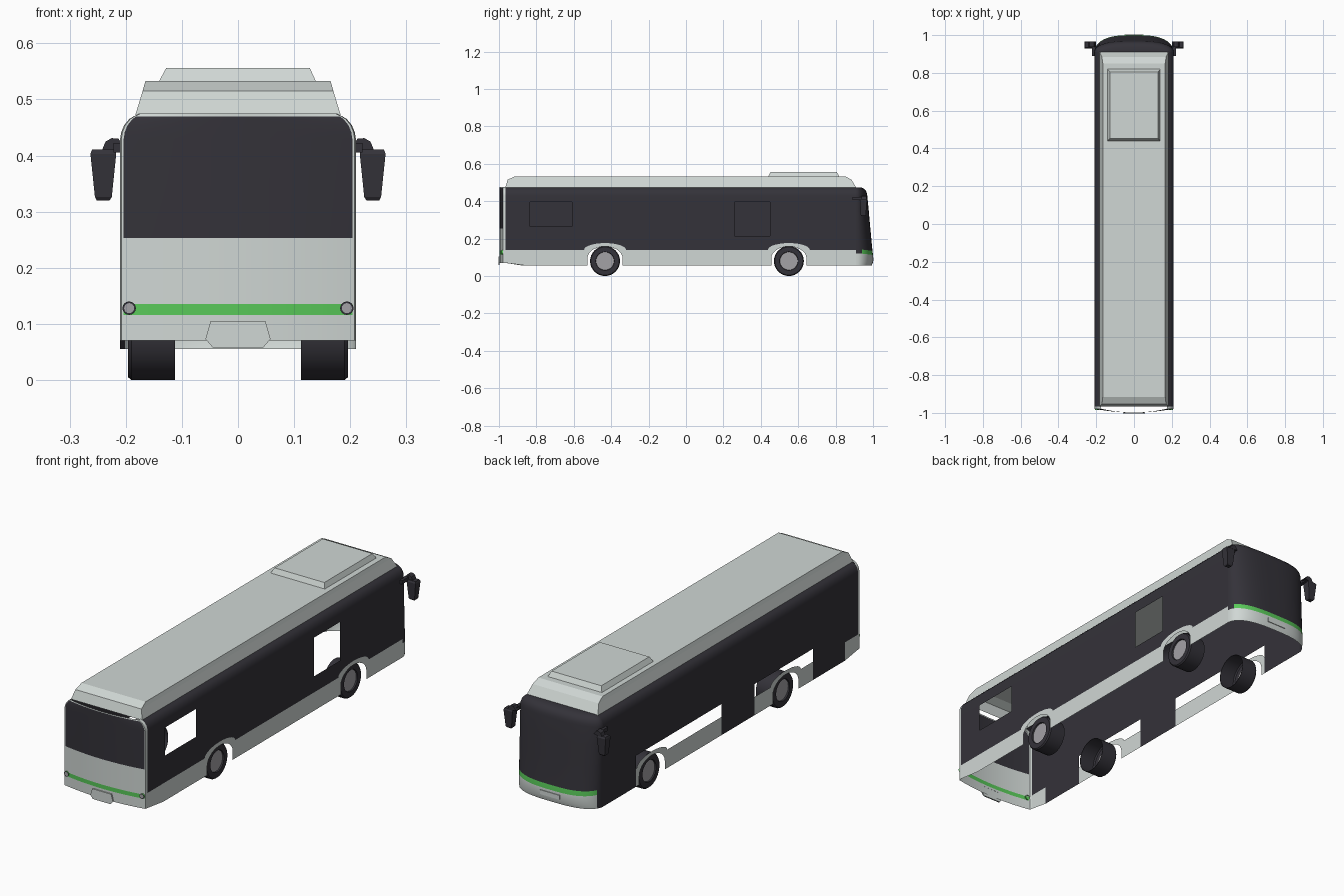
import bpy, bmesh, math
from mathutils import Vector

if "Cube" in bpy.data.objects:
    bpy.data.objects.remove(bpy.data.objects["Cube"])

def material(name, rgb):
    m = bpy.data.materials.new(name)
    m.diffuse_color = (*rgb, 1)
    m.use_nodes = True
    m.node_tree.nodes["Principled BSDF"].inputs["Base Color"].default_value = m.diffuse_color
    return m

MATS = [material("light_grey_paint", (0.63, 0.68, 0.66)),
        material("dark_glass", (0.034, 0.032, 0.041)),
        material("green_stripe", (0.10, 0.58, 0.10)),
        material("hub_grey", (0.37, 0.36, 0.38))]
LIGHT, DARK, GREEN, HUB = range(4)

class Part:
    """Collects coloured faces and turns them into one object."""
    def __init__(self, name):
        self.name, self.bm = name, bmesh.new()

    def poly(self, pts, mat):
        f = self.bm.faces.new([self.bm.verts.new(p) for p in pts])
        f.material_index = mat
        return f

    def loft(self, rows, rule, closed=False):
        for i in range(len(rows) - 1):
            a, b = rows[i], rows[i + 1]
            for j in range(len(a) - (0 if closed else 1)):
                k = (j + 1) % len(a)
                f = self.poly([a[j], a[k], b[k], b[j]], LIGHT)
                f.material_index = rule(i, j, f.calc_center_median())

    def finish(self, shell=False, smooth=None):
        bm = self.bm
        bmesh.ops.remove_doubles(bm, verts=bm.verts, dist=1e-5)
        bmesh.ops.dissolve_degenerate(bm, edges=bm.edges, dist=1e-6)
        bm.normal_update()
        if shell:  # body panels point away from the middle of the bus
            for f in bm.faces:
                c = f.calc_center_median()
                if f.normal.dot(c - Vector((0, max(-.8, min(.8, c.y)), .27))) < 0:
                    f.normal_flip()
        else:
            bmesh.ops.recalc_face_normals(bm, faces=bm.faces)
        me = bpy.data.meshes.new(self.name)
        bm.to_mesh(me)
        bm.free()
        for m in MATS:
            me.materials.append(m)
        if smooth:
            me.shade_smooth()
            me.set_sharp_from_angle(angle=math.radians(smooth))
        ob = bpy.data.objects.new(self.name, me)
        bpy.context.collection.objects.link(ob)
        return ob

W, REAR, FRONT, BOT, BAND, HOLE = .21, -.965, .91, .055, .14, .2
AXLES = (-.433, .55)
SHOULDER = [(.21, .43), (.208, .442), (.203, .454), (.194, .465), (.175, .474)]

def arch(c, r, z, h):
    return [(c - r * math.cos(math.pi * k / 14), z + h * math.sin(math.pi * k / 14)) for k in range(15)]

def wheel_gap(c):
    return [(c - .094, BOT)] + arch(c, .094, .095, .063) + [(c + .094, BOT)]

def lip(c):
    return arch(c, .112, BAND, .036)

def side_poly(part, s, outline, mat):
    part.poly([(s * W, y, z) for y, z in outline], mat)

def skirt(part, s, y0, y1):
    """Light lower panel with wheel arches."""
    axles = [c for c in AXLES if y0 < c < y1]
    low = [(y0, .07), (-.85, BOT)] if y0 < -.9 else [(y0, BOT)]
    if y1 > -.85:
        low += [p for c in axles for p in wheel_gap(c)] + [(y1, BOT)]
    else:
        low = [(y0, .07), (y1, BOT)]
    top = [(y1, BAND)] + [p for c in axles[::-1] for p in lip(c)[::-1]
                          if y0 < p[0] < y1] + [(y0, BAND)]
    side_poly(part, s, low + top, LIGHT)

# Side walls: glass band, window openings, shoulder curve
YS = [REAR, -.835, -.61, .26, .45, FRONT]
ZS = [HOLE, .215, .265, .395, .43]
for s, name in ((1, "right_side"), (-1, "left_side")):
    wall = Part(name + "_wall")
    for j in range(5):
        for i in range(4):
            window = s > 0 and ((j == 1 and i == 2) or (j == 3 and i in (1, 2)))
            if not window:
                y0, y1, z0, z1 = YS[j], YS[j + 1], ZS[i], ZS[i + 1]
                side_poly(wall, s, [(y0, z0), (y1, z0), (y1, z1), (y0, z1)], DARK)
    wall.loft([[(s * x, y, z) for y in YS] for x, z in SHOULDER], lambda i, j, c: DARK)
    lower = Part(name + "_lower_panels")
    if s > 0:
        edge = [(REAR, BAND)] + [p for c in AXLES for p in lip(c)] + [(FRONT, BAND)]
        side_poly(lower, s, edge + [(FRONT, HOLE), (REAR, HOLE)], DARK)
        skirt(lower, s, REAR, FRONT)
    else:
        for y0, y1 in ((-.87, -.635), (-.205, .04), (.666, FRONT)):  # doors
            side_poly(lower, s, [(y0, BOT), (y1, BOT), (y1, HOLE), (y0, HOLE)], DARK)
        side_poly(lower, s, [(REAR, BAND), (-.87, BAND), (-.87, HOLE), (REAR, HOLE)], DARK)
        for y0, y1 in ((REAR, -.87), (-.635, -.205), (.04, .666)):
            skirt(lower, s, y0, y1)
    wall.finish(shell=True, smooth=35)
    lower.finish(shell=True)

# Rounded nose with windscreen, green stripe and bumper
TS = [math.sin(math.pi / 2 * (k / 16 - 1)) for k in range(33)]
NOSE = [(BOT, .21, .993), (.075, .21, 1.0), (.112, .21, 1.0), (.134, .21, .997), (.25, .21, .986),
        (.35, .21, .977), (.43, .21, .969), (.442, .208, .967), (.454, .203, .963),
        (.465, .194, .954), (.474, .175, .938)]
rows = []
for i, (z, w, yf) in enumerate(NOSE):
    lift = .008 if i in (2, 3) else 0
    rows.append([(w * t, FRONT + (yf - FRONT) * math.sqrt(max(0, 1 - abs(t) ** 3)),
                  z + lift * abs(t) ** 3) for t in TS])
rows.append([(x, FRONT, z) for x, y, z in rows[-1]])

def nose_rule(i, j, c):
    if i > 2 or (c.x < 0 and c.y < .945):
        return DARK
    if i == 2:
        return GREEN if c.y > .94 else DARK
    return LIGHT

nose = Part("front_nose")
nose.loft(rows, nose_rule)
nose.finish(shell=True, smooth=35)

# Bowed rear panel with light frame, window and green stripe
TR = [-1, -.99, -.97] + [k / 8 * .955 for k in range(-8, 9)] + [.97, .99, 1]

def rear_y(t):
    return REAR if abs(t) == 1 else -.978 - .02 * (1 - t * t)

TAIL = [(.07, .21), (.116, .21), (.135, .21), (.253, .21)] + [(z, x) for x, z in SHOULDER[:-1]] + [(.470, .186), (.475, .175)]
rows = [[(w * t, rear_y(t), z) for t in TR] for z, w in TAIL]

def rear_rule(i, j, c):
    inside = 2 <= j <= len(TR) - 4
    if inside and 3 <= i < len(TAIL) - 2:
        return DARK
    return GREEN if inside and i == 1 else LIGHT

tail = Part("rear_panel")
tail.loft(rows, rear_rule)
tail.finish(shell=True, smooth=25)

def rings(name, specs, mat=LIGHT):
    """Stacked rectangles (x0, x1, y0, y1, z) with a top cap."""
    p = Part(name)
    loops = [[(a, c, z), (b, c, z), (b, d, z), (a, d, z)] for a, b, c, d, z in specs]
    p.loft(loops, lambda i, j, c: mat, closed=True)
    p.poly(loops[-1], mat)
    return p, loops

# Roof fairing and roof unit, open underneath
for name, specs in (
        ("roof_fairing", [(-.183, .183, -.967, .91, .472), (-.170, .170, -.953, .885, .515),
                          (-.165, .165, -.915, .85, .533)]),
        ("roof_unit", [(-.141, .139, .44, .82, .532), (-.128, .128, .452, .806, .556)])):
    rings(name, specs)[0].finish(shell=True)

# Number plate panels front and rear
for name, y, out, shape in (
        ("rear_plate_panel", -.997, -.006, [(-.045, .058), (.045, .058), (.058, .073), (.049, .105), (-.049, .105), (-.058, .073)]),
        ("front_plate_panel", .998, .005, [(-.05, .08), (.05, .08), (.05, .1), (-.05, .1)])):
    p = Part(name)
    a, b = ([(x, yy, z) for x, z in shape] for yy in (y, y + out))
    p.loft([a, b], lambda i, j, c: LIGHT, closed=True)
    p.poly(b, LIGHT)
    p.finish()

def circle(x, y, z, r, axis, n=32):
    out = []
    for k in range(n):
        u, v = r * math.cos(2 * math.pi * k / n), r * math.sin(2 * math.pi * k / n)
        out.append((x, y + u, z + v) if axis == "x" else (x + u, y, z + v))
    return out

for s, side in ((1, "right"), (-1, "left")):
    # Wheels: tyre tube with hub disc, open on the inner side
    for c, end in zip(AXLES, ("rear", "front")):
        p = Part(f"{end}_{side}_wheel")
        prof = [(.112, .078), (.112, .08), (.190, .08), (.196, .075), (.196, .05), (.190, .048)]
        loops = [circle(s * x, c, .08, r, "x") for x, r in prof]
        p.loft(loops, lambda i, j, c: DARK, closed=True)
        p.poly(loops[-1], HUB)
        p.finish(smooth=30)

    # Rear lamps
    p = Part(f"{side}_rear_lamp")
    loops = [circle(s * .194, y, .128, r, "y", 16) for y, r in ((-.976, .012), (-.986, .012), (-.986, .009))]
    p.loft(loops, lambda i, j, c: GREEN if i == 0 else DARK, closed=True)
    p.poly(loops[-1], HUB)
    p.finish()

    # Mirrors: head, arm and bracket
    p, loops = rings(f"{side}_mirror_head", [
        tuple(sorted((s * a, s * b))) + (y0, y1, z) for a, b, y0, y1, z in
        ((.229, .252, .938, .958, .320), (.225, .255, .934, .962, .326),
         (.217, .263, .93, .967, .403), (.220, .260, .934, .963, .411))], DARK)
    p.poly(loops[0], DARK)
    p.finish()
    p, loops = rings(f"{side}_mirror_bracket", [
        tuple(sorted((s * .205, s * .222))) + (.89, .955, z) for z in (.405, .422)], DARK)
    p.poly(loops[0], DARK)
    p.finish()
    p = Part(f"{side}_mirror_arm")
    shape = [(.200, .412), (.222, .408), (.243, .408), (.236, .425), (.225, .431), (.213, .43)]
    a, b = ([(s * x, y, z) for x, z in shape] for y in (.938, .965))
    p.loft([a, b], lambda i, j, c: DARK, closed=True)
    p.poly(a, DARK)
    p.poly(b, DARK)
    p.finish()
